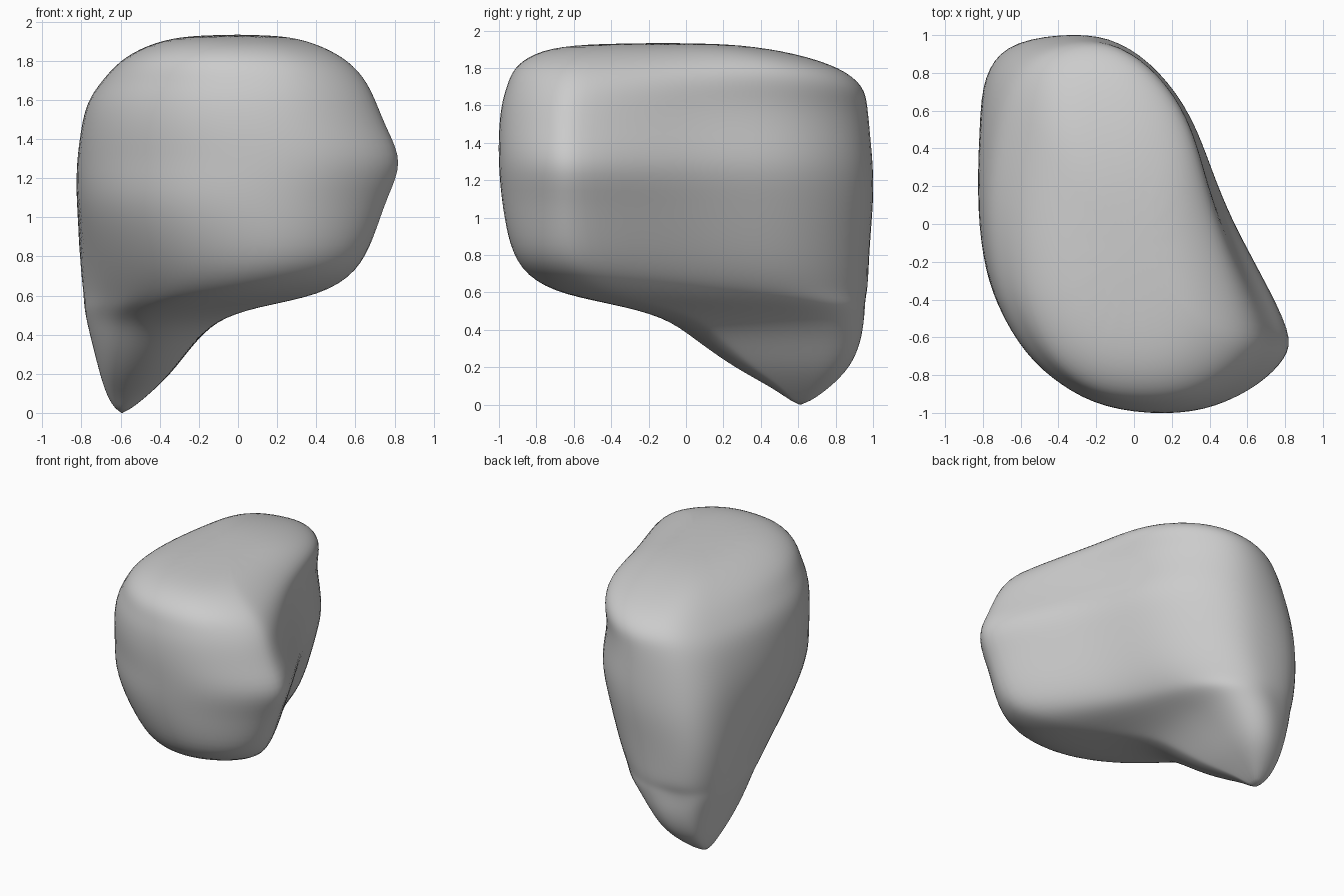
import bpy
import bmesh
from math import pi, sin

default_cube = bpy.data.objects.get("Cube")
if default_cube:
    bpy.data.objects.remove(default_cube, do_unlink=True)

# Single flat grey
grey = bpy.data.materials.new("plain grey")
grey.use_nodes = True
colour = (0.6, 0.6, 0.6, 1)
grey.diffuse_color = colour
grey.node_tree.nodes["Principled BSDF"].inputs["Base Color"].default_value = colour

# Bean-shaped plan outline, concave on one flank and pointed at the front corner
plan = [(-.3, 1), (-.08, .96), (.13, .8), (.3, .56), (.4, .28), (.5, .03),
        (.66, -.26), (.83, -.58), (.8, -.7), (.66, -.84), (.43, -.96),
        (.17, -1), (-.15, -.96), (-.38, -.84), (-.58, -.67), (-.73, -.42),
        (-.8, -.18), (-.83, .15), (-.8, .58), (-.74, .8), (-.6, .95)]

# Zones of the outline that swell or shrink: first point, last point, direction
zones = [(0, 7, .5, .35),      # concave flank
         (11, 18, -.5, -.35),  # front cheek
         (17, 21, -.4, .4),    # rear heel
         (6, 12, .35, -.35)]   # front corner

# Each horizontal section: height, left, right, front, back, then zone swellings
sections = [(.08, -.67, -.47, .48, .76, .8, 0, -.1, 0),
            (.2, -.71, -.34, .25, .89, .9, 0, -.2, 0),
            (.35, -.75, -.23, .04, .95, .9, -.1, -.2, 0),
            (.47, -.78, -.11, -.12, .965, .85, -.2, -.15, 0),
            (.54, -.79, .09, -.42, .975, .6, -.3, -.1, .1),
            (.6, -.8, .43, -.72, .98, .12, -.3, 0, .25),
            (.72, -.815, .62, -.9, .985, .03, -.22, .08, .25),
            (.9, -.825, .71, -.97, .995, .02, -.1, .1, .1),
            (1.1, -.835, .78, -1, 1.015, .02, 0, .05, 0),
            (1.28, -.835, .87, -1.015, 1.015, 0, 0, 0, 0),
            (1.45, -.815, .78, -1.015, 1, .03, .03, -.05, 0),
            (1.6, -.78, .72, -1, .985, .06, .05, -.1, 0),
            (1.7, -.7, .67, -.97, .965, .12, .1, -.1, 0),
            (1.8, -.61, .58, -.93, .84, .27, .18, -.1, 0),
            (1.88, -.47, .43, -.82, .59, .38, .2, 0, 0),
            (1.925, -.3, .27, -.63, .3, .4, .2, 0, 0)]


def fit(value, low, high, new_low, new_high):
    """Map a value from one range to another."""
    return new_low + (value - low) / (high - low) * (new_high - new_low)


def swollen_plan(swellings):
    """Push each zone of the plan outline in or out along its direction."""
    outline = [list(point) for point in plan]
    for (first, last, dx, dy), amount in zip(zones, swellings):
        for i in range(first + 1, last):
            push = amount * sin(pi * (i - first) / (last - first))
            outline[i][0] += dx * push
            outline[i][1] += dy * push
    return outline


def section_ring(bm, height, left, right, front, back, *swellings):
    """Stretch the swollen outline into one section of the body."""
    outline = swollen_plan(swellings)
    xs, ys = zip(*outline)
    return [bm.verts.new((fit(x, min(xs), max(xs), left, right),
                          fit(y, min(ys), max(ys), front, back), height))
            for x, y in outline]


def close_end(bm, ring, tip):
    """Close the body with a fan of triangles."""
    centre = bm.verts.new(tip)
    for a, b in zip(ring, ring[1:] + ring[:1]):
        bm.faces.new((a, b, centre))


# Body lofted through the sections, from the lower tip to the flat crown
bm = bmesh.new()
rings = [section_ring(bm, *section) for section in sections]
for lower, upper in zip(rings, rings[1:]):
    for i in range(len(plan)):
        j = (i + 1) % len(plan)
        bm.faces.new((lower[i], lower[j], upper[j], upper[i]))
close_end(bm, rings[0], (-.6, .61, -.02))
close_end(bm, rings[-1], (0, -.1, 1.935))
bmesh.ops.recalc_face_normals(bm, faces=bm.faces)
for face in bm.faces:
    face.smooth = True

mesh = bpy.data.meshes.new("rounded_body")
bm.to_mesh(mesh)
bm.free()
mesh.materials.append(grey)
body = bpy.data.objects.new("rounded_body", mesh)
bpy.context.collection.objects.link(body)

# Soften the facets into a continuous surface
smooth = body.modifiers.new("soft surface", "SUBSURF")
smooth.levels = smooth.render_levels = 2
